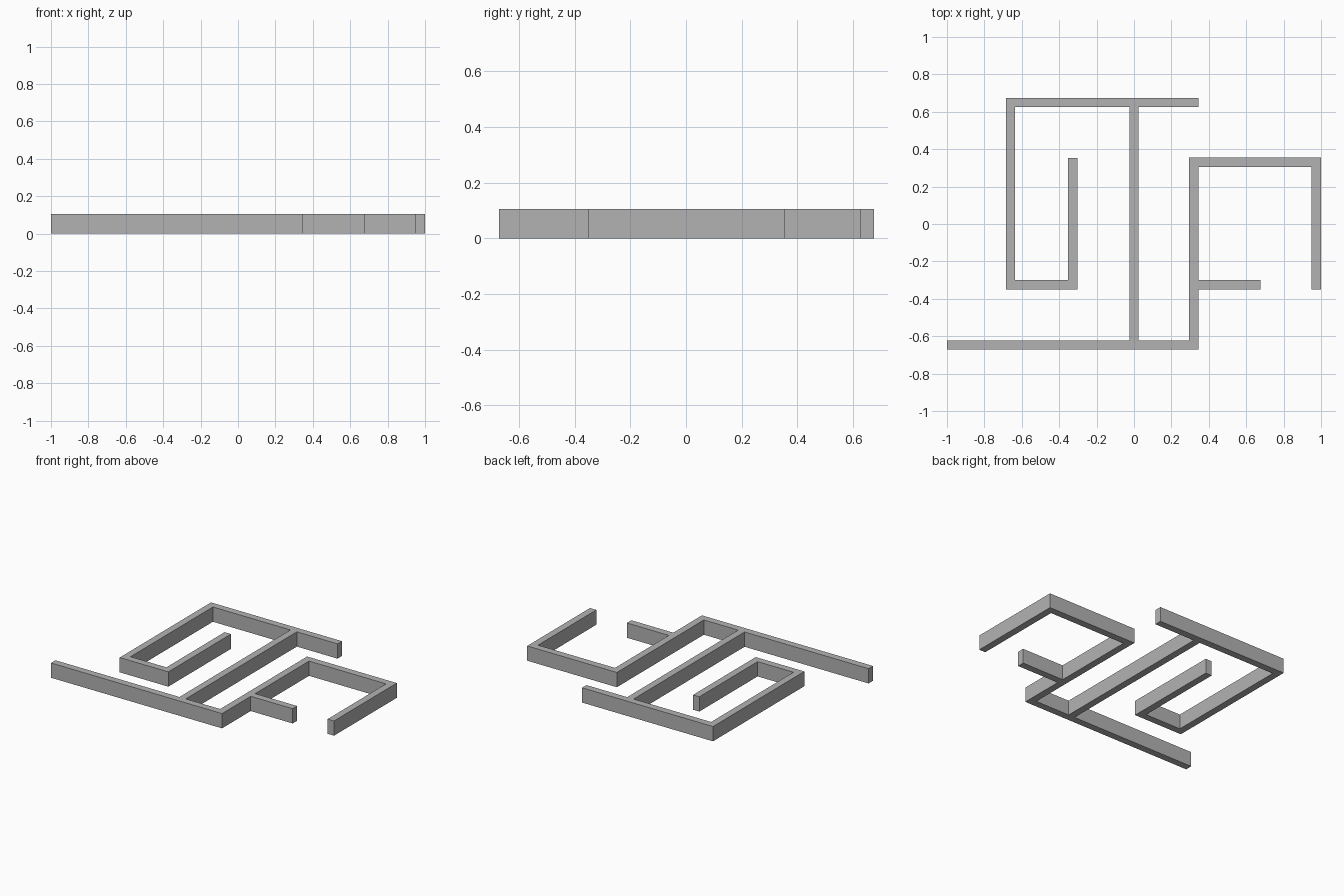
import bpy
import bmesh
from mathutils import Vector

cube = bpy.data.objects.get("Cube")
if cube:
    bpy.data.objects.remove(cube, do_unlink=True)

HEIGHT = 0.105
HALF = 0.025  # half the wall thickness

grey = bpy.data.materials.new("plain_grey")
grey.use_nodes = True
grey.diffuse_color = (0.45, 0.45, 0.45, 1)
bsdf = next(n for n in grey.node_tree.nodes if n.type == "BSDF_PRINCIPLED")
bsdf.inputs["Base Color"].default_value = grey.diffuse_color


def wall(name, path):
    """Extrude a mitred, right-angled wall along its centre line."""
    pts = [Vector(p) for p in path]
    dirs = [(b - a).normalized() for a, b in zip(pts, pts[1:])]
    normals = [Vector((-d.y, d.x)) for d in dirs]
    left, right = [], []
    for i, p in enumerate(pts):
        if i in (0, len(pts) - 1):
            offset = normals[0 if i == 0 else -1]
        else:
            offset = normals[i - 1] + normals[i]
        left.append(p + offset * HALF)
        right.append(p - offset * HALF)

    bm = bmesh.new()
    lv = [bm.verts.new((v.x, v.y, 0)) for v in left]
    rv = [bm.verts.new((v.x, v.y, 0)) for v in right]
    for i in range(len(pts) - 1):
        bm.faces.new((rv[i], rv[i + 1], lv[i + 1], lv[i]))
    base = bm.faces[:]
    top = bmesh.ops.extrude_face_region(bm, geom=base, use_keep_orig=True)
    verts = [g for g in top["geom"] if isinstance(g, bmesh.types.BMVert)]
    bmesh.ops.translate(bm, vec=(0, 0, HEIGHT), verts=verts)
    bmesh.ops.recalc_face_normals(bm, faces=bm.faces[:])
    mesh = bpy.data.meshes.new(name)
    bm.to_mesh(mesh)
    bm.free()
    mesh.materials.append(grey)
    obj = bpy.data.objects.new(name, mesh)
    bpy.context.collection.objects.link(obj)


# Hooked wall on the back and right-hand side
wall("back_hook_wall", [(0.345, 0.65), (-0.66, 0.65), (-0.66, -0.325),
                        (-0.328, -0.325), (-0.328, 0.354)])
# Stepped wall along the front and left-hand side
wall("front_hook_wall", [(-1, -0.647), (0.32, -0.647), (0.32, 0.33),
                         (0.975, 0.33), (0.975, -0.35)])
# Straight walls butted against the hooks
wall("centre_wall", [(0, -0.622), (0, 0.625)])
wall("short_spur_wall", [(0.345, -0.325), (0.675, -0.325)])
